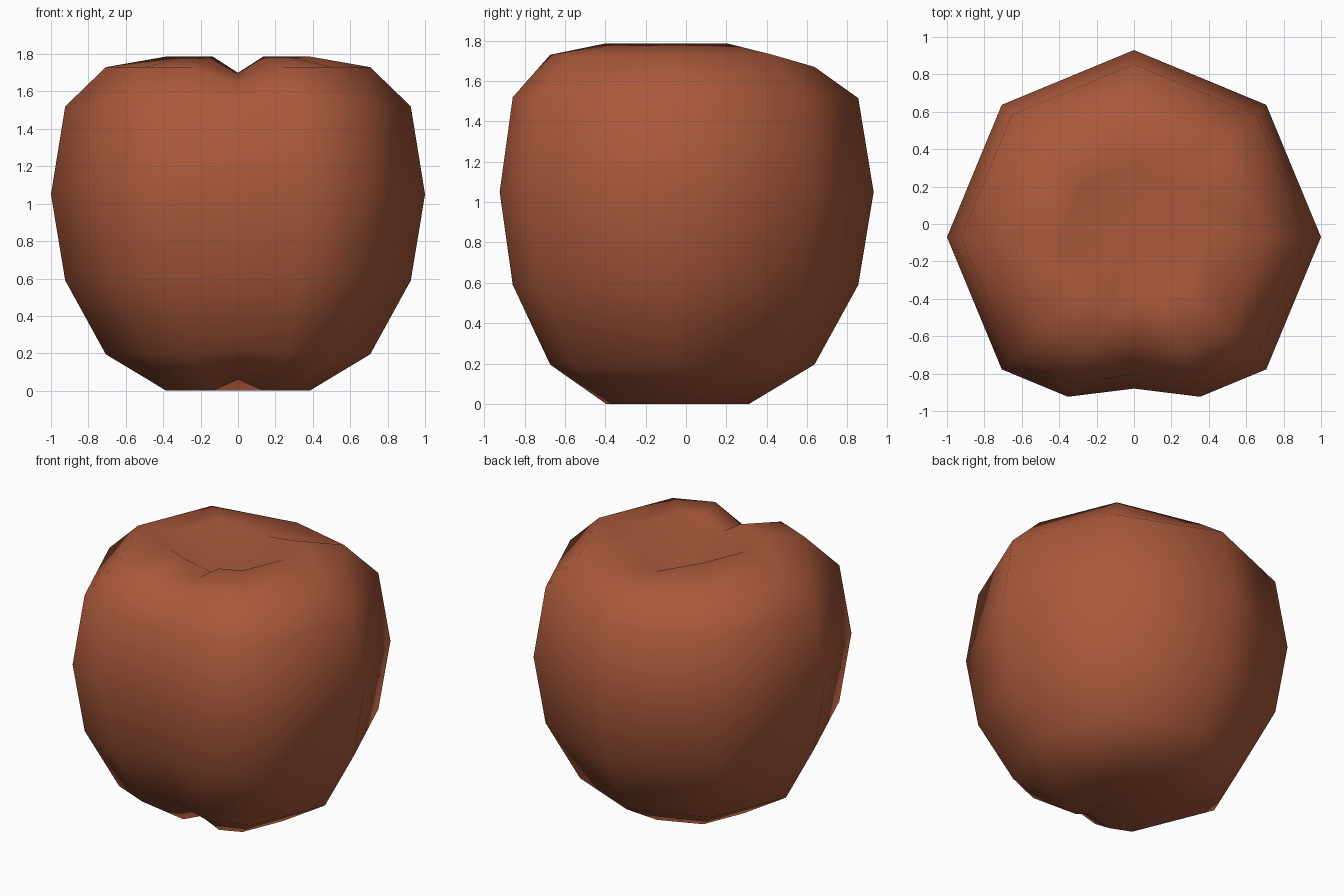
import bpy, bmesh, math

if "Cube" in bpy.data.objects:
    bpy.data.objects.remove(bpy.data.objects["Cube"])

# skin colour
skin = bpy.data.materials.new("red brown skin")
skin.diffuse_color = (0.40, 0.10, 0.044, 1)
skin.use_nodes = True
skin.node_tree.nodes["Principled BSDF"].inputs["Base Color"].default_value = skin.diffuse_color

# rings: radius, height, front groove radius, front groove height, back height
RINGS = [
    (0.383, 0.00, 0.33, 0.06, 0.00),
    (0.707, 0.195, 0.58, 0.24, 0.195),
    (0.924, 0.59, 0.74, 0.61, 0.59),
    (1.0, 1.05, 0.81, 1.05, 1.05),
    (0.924, 1.52, 0.73, 1.49, 1.515),
    (0.707, 1.73, 0.57, 1.64, 1.67),
    (0.383, 1.787, 0.34, 1.70, 1.70),
]
CY = -0.07          # the groove shifts the body's middle
BOTTOM, TOP = 0.11, 1.53   # dimple depths

bm = bmesh.new()


def ring(r, z, groove_r, groove_z, back_z):
    """Octagon with a pulled-in front corner and its two front sides split."""
    pts = [(0, -groove_r, groove_z)]
    c = r * math.sqrt(0.5)
    pts.append((c / 2, -(r + c) / 2, z))
    for k in range(1, 8):
        a = math.radians(-90 + 45 * k)
        pts.append((r * math.cos(a), r * math.sin(a), back_z if k == 4 else z))
    pts.append((-c / 2, -(r + c) / 2, z))
    return [bm.verts.new((x, y + CY, h)) for x, y, h in pts]


# fruit body skinned between rings
rings = [ring(*p) for p in RINGS]
n = len(rings[0])
for lo, hi in zip(rings, rings[1:]):
    for i in range(n):
        j = (i + 1) % n
        bm.faces.new((lo[i], lo[j], hi[j], hi[i]))

# dimples at both ends
low = bm.verts.new((0, CY, BOTTOM))
top = bm.verts.new((0, CY, TOP))
for i in range(n):
    j = (i + 1) % n
    bm.faces.new((low, rings[0][j], rings[0][i]))
    bm.faces.new((top, rings[-1][i], rings[-1][j]))

for f in bm.faces:
    f.smooth = True
mesh = bpy.data.meshes.new("fruit")
bm.to_mesh(mesh)
bm.free()
mesh.materials.append(skin)
bpy.context.collection.objects.link(bpy.data.objects.new("fruit", mesh))
